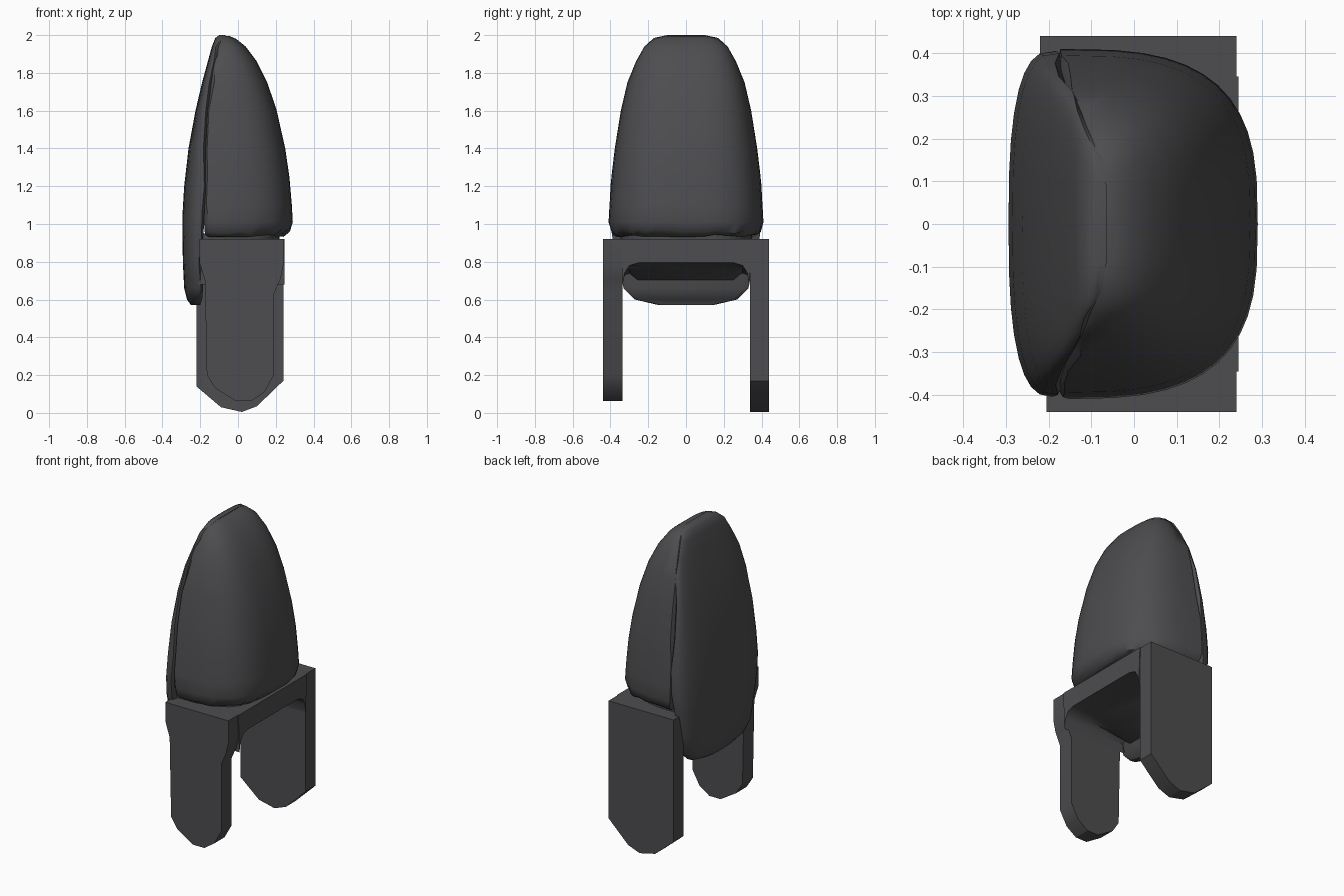
import bpy, bmesh, math, random

if "Cube" in bpy.data.objects:
    bpy.data.objects.remove(bpy.data.objects["Cube"])
random.seed(4)

mat = bpy.data.materials.new("charcoal grey")
mat.diffuse_color = (0.075, 0.075, 0.08, 1)
mat.use_nodes = True
mat.node_tree.nodes["Principled BSDF"].inputs["Base Color"].default_value = mat.diffuse_color


def finish(name, bm, angle):
    bmesh.ops.recalc_face_normals(bm, faces=bm.faces)
    me = bpy.data.meshes.new(name)
    bm.to_mesh(me)
    bm.free()
    me.materials.append(mat)
    ob = bpy.data.objects.new(name, me)
    bpy.context.collection.objects.link(ob)
    bpy.ops.object.select_all(action='DESELECT')
    bpy.context.view_layer.objects.active = ob
    ob.select_set(True)
    bpy.ops.object.shade_smooth_by_angle(angle=math.radians(angle))
    return ob


def loft(name, rings, angle=50):
    bm = bmesh.new()
    loops = [[bm.verts.new(p) for p in r] for r in rings]
    n = len(loops[0])
    for a, b in zip(loops, loops[1:]):
        for i in range(n):
            j = (i + 1) % n
            bm.faces.new((a[i], a[j], b[j], b[i]))
    bm.faces.new(loops[0])
    bm.faces.new(loops[-1])
    return finish(name, bm, angle)


def bow(x_rim, x_peak, half, z, n, power, rim=0.0, jitter=0.0):
    """Closed section: a boxy arch from the flat rim at x_rim out to x_peak."""
    pts = []
    for i in range(n + 1):
        t = math.pi * i / n - math.pi / 2
        c, s = max(math.cos(t), 0), math.sin(t)
        x = x_rim + (x_peak - x_rim) * c ** (2 / power)
        y = half * math.copysign(abs(s) ** (2 / power), s)
        if i in (0, n):
            x += random.uniform(-jitter, jitter)
        pts.append((x, y, z + (random.uniform(0, rim) if rim else 0)))
    # inner face, slightly inset so a seam opens between the two shells
    sgn = 1 if x_peak > x_rim else -1
    pts.append((x_rim - sgn * 0.015, half * 0.93, z))
    pts.append((x_rim - sgn * 0.015, -half * 0.93, z))
    return pts


# Big rounded front shell: z, rim x, outer x, half width, ragged edge height
shell = [(0.93, -0.14, 0.24, 0.37, 0.015), (0.945, -0.16, 0.275, 0.395, 0.03),
         (1.01, -0.165, 0.29, 0.41, 0), (1.1, -0.165, 0.285, 0.405, 0),
         (1.25, -0.165, 0.272, 0.395, 0), (1.4, -0.16, 0.25, 0.377, 0),
         (1.6, -0.15, 0.205, 0.345, 0), (1.75, -0.135, 0.155, 0.31, 0),
         (1.86, -0.11, 0.1, 0.265, 0), (1.94, -0.095, 0.04, 0.22, 0),
         (1.98, -0.085, -0.01, 0.17, 0), (1.995, -0.075, -0.045, 0.11, 0)]
loft("front_shell", [bow(r, p, h, z, 24, 3.0, e, 0.012) for z, r, p, h, e in shell])

# Thin curved back plate, hanging lower between the legs
plate = [(0.572, -0.215, -0.25, 0.15), (0.6, -0.205, -0.27, 0.27),
         (0.66, -0.2, -0.285, 0.33), (0.8, -0.2, -0.292, 0.36),
         (0.93, -0.2, -0.294, 0.39), (1.05, -0.19, -0.294, 0.405),
         (1.2, -0.18, -0.285, 0.4), (1.4, -0.18, -0.262, 0.377),
         (1.6, -0.17, -0.225, 0.345), (1.75, -0.15, -0.19, 0.31),
         (1.86, -0.125, -0.16, 0.265), (1.94, -0.11, -0.138, 0.22),
         (1.985, -0.09, -0.12, 0.17), (2.0, -0.08, -0.1, 0.1)]
loft("back_plate", [bow(r, p, h, z, 16, 2.7, 0, 0.008) for z, r, p, h in plate])


# Two hanging legs with pointed ends, cut from outline (x, z)
def leg(name, outline, y0, y1):
    loft(name, [[(x, y, z) for x, z in outline] for y in (y0, y1)], 30)


leg("front_leg", [(-0.205, 0.92), (0.24, 0.92), (0.24, 0.78), (0.225, 0.71),
                  (0.19, 0.63), (0.19, 0.2), (0.14, 0.11), (0.07, 0.062),
                  (-0.01, 0.062), (-0.12, 0.13), (-0.165, 0.2), (-0.175, 0.7),
                  (-0.205, 0.8)], -0.44, -0.335)
leg("rear_leg", [(-0.22, 0.92), (0.24, 0.92), (0.24, 0.17), (0.1, 0.035),
                 (0.02, 0.005), (-0.09, 0.03), (-0.22, 0.14)], 0.34, 0.44)

# Bridge joining the legs: rounded inner corners, underside dropping to the back
under = [(-0.335, 0.68), (-0.325, 0.74), (-0.3, 0.78), (-0.25, 0.795)]
arch = under + [(-y, z) for y, z in reversed(under)]
sections = []
for x, drop in ((0.245, 0), (0.1, 0.015), (-0.05, 0.05), (-0.21, 0.1)):
    low = [(x, y, z - drop * min(1, (0.335 - abs(y)) / 0.08)) for y, z in arch]
    sections.append(low + [(x, 0.345, 0.92), (x, -0.345, 0.92)])
loft("bridge", sections, 45)

# Dark neck between bridge and front shell
neck = [bow(-0.19, 0.22, 0.35, z, 16, 3.0) for z in (0.9, 0.95)]
loft("neck", neck)
